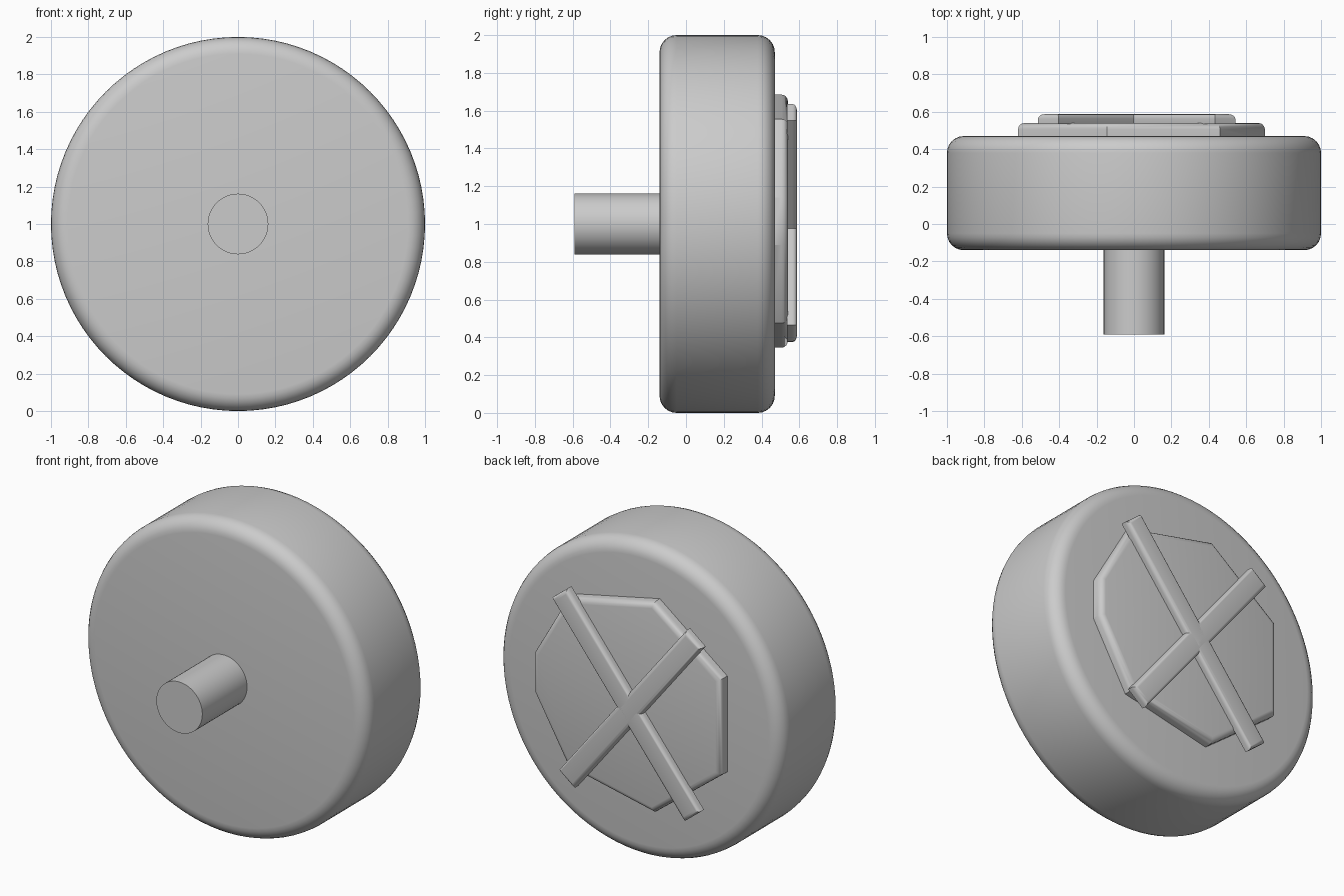
import bpy, bmesh, math
from mathutils import Matrix, Vector

cube = bpy.data.objects.get("Cube")
if cube:
    bpy.data.objects.remove(cube, do_unlink=True)

grey = bpy.data.materials.new("plain_grey")
grey.use_nodes = True
colour = (0.6, 0.6, 0.6, 1)
grey.diffuse_color = colour
grey.node_tree.nodes["Principled BSDF"].inputs["Base Color"].default_value = colour


def prism(name, outline, y0, y1, bevel=0, segments=4, back_only=False):
    """Extrude an (x, z) outline from y0 to y1 and round its end rims."""
    bm = bmesh.new()
    front = [bm.verts.new((x, y0, z)) for x, z in outline]
    back = [bm.verts.new((x, y1, z)) for x, z in outline]
    bm.faces.new(front)
    bm.faces.new(back[::-1])
    n = len(outline)
    for i in range(n):
        j = (i + 1) % n
        bm.faces.new((front[i], back[i], back[j], front[j]))
    bmesh.ops.recalc_face_normals(bm, faces=bm.faces[:])
    if bevel:
        ends = (y1,) if back_only else (y0, y1)
        rims = [e for e in bm.edges
                if any(all(abs(v.co.y - y) < 1e-5 for v in e.verts) for y in ends)]
        bmesh.ops.bevel(bm, geom=rims, offset=bevel, segments=segments,
                        profile=0.5, affect='EDGES')
    mesh = bpy.data.meshes.new(name)
    bm.to_mesh(mesh)
    bm.free()
    mesh.materials.append(grey)
    obj = bpy.data.objects.new(name, mesh)
    bpy.context.collection.objects.link(obj)
    bpy.ops.object.select_all(action='DESELECT')
    obj.select_set(True)
    bpy.context.view_layer.objects.active = obj
    bpy.ops.object.shade_smooth_by_angle(angle=math.radians(30))
    return obj


def circle(radius, sides):
    return [(radius * math.cos(2 * math.pi * i / sides),
             1 + radius * math.sin(2 * math.pi * i / sides)) for i in range(sides)]


def strip(cx, cz, slope, half_length, half_width):
    """Rectangle outline centred on (cx, cz) and turned by the slope."""
    turn = Matrix.Rotation(slope, 2)
    corners = [(-1, -1), (1, -1), (1, 1), (-1, 1)]
    points = [turn @ Vector((a * half_length, b * half_width)) for a, b in corners]
    return [(cx + p.x, cz + p.y) for p in points]


# Round body and front shaft
prism("round_body", circle(1, 96), -0.14, 0.47, 0.09, 6)
prism("front_shaft", circle(0.162, 48), -0.59, 0)

# Eight-sided back plate, mirrored about its middle height
upper = [(0.70, 0.125), (0.46, 0.54), (-0.145, 0.67), (-0.62, 0.305)]
outline = [(x, 1.015 + h) for x, h in upper] + [(x, 1.015 - h) for x, h in upper[::-1]]
prism("back_plate", outline, 0.45, 0.54, 0.035, back_only=True)

# Crossed bars on the plate
tilt = math.radians(51.5)
prism("rising_bar", strip(0.02, 1.005, tilt, 0.75, 0.07), 0.535, 0.587, 0.025, back_only=True)
prism("falling_bar", strip(-0.01, 0.985, -tilt, 0.72, 0.07), 0.535, 0.587, 0.025, back_only=True)
